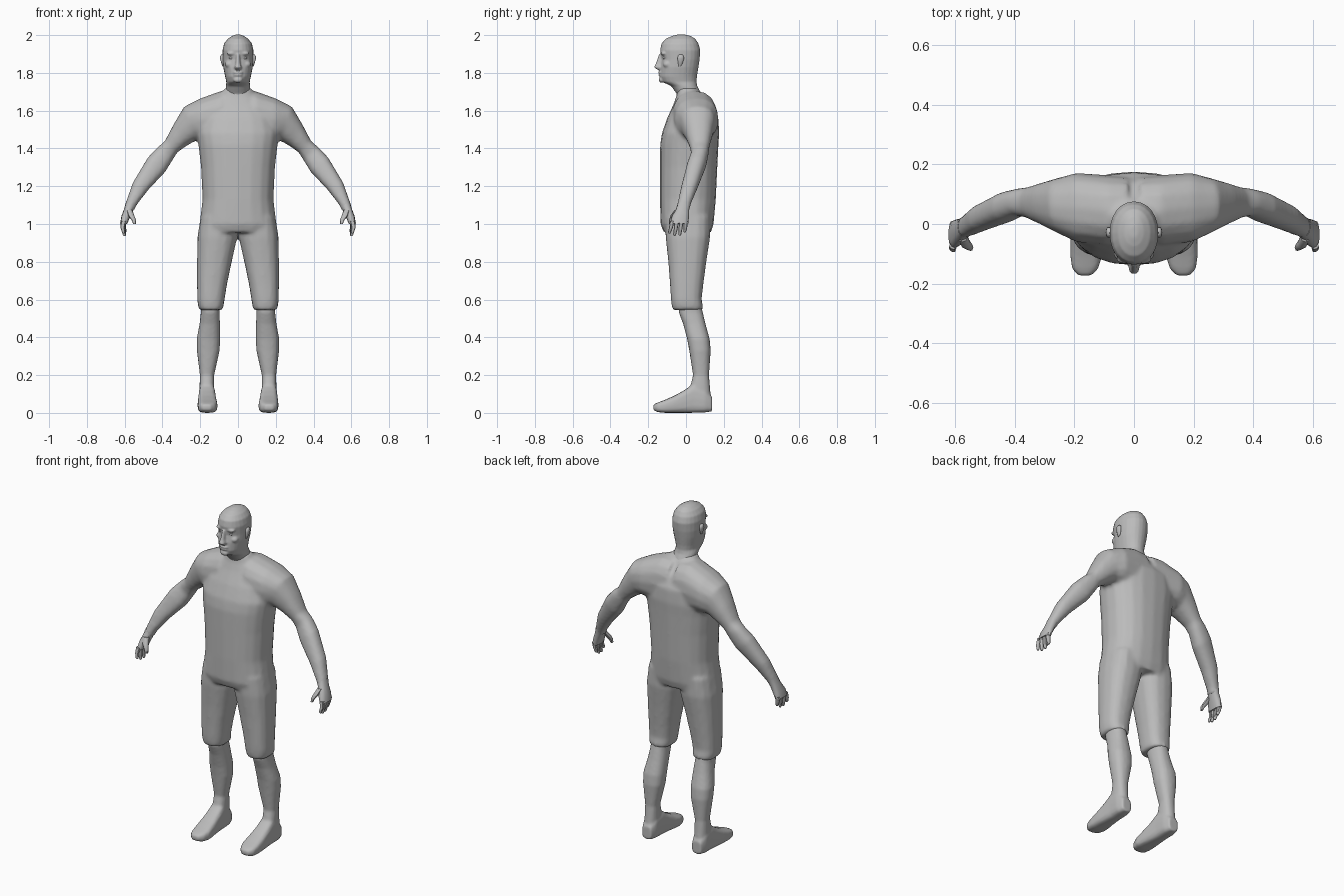
import bpy, bmesh, math
from mathutils import Vector

grey = bpy.data.materials.new("plain grey")
grey.diffuse_color = (0.5, 0.5, 0.5, 1)


def sec(x0, z0, x1, z1, y0, y1):
    """Cross-section spanning (x0,z0)-(x1,z1) and y0..y1."""
    c = Vector(((x0 + x1) / 2, (y0 + y1) / 2, (z0 + z1) / 2))
    return c, Vector(((x1 - x0) / 2, 0, (z1 - z0) / 2)), Vector((0, (y1 - y0) / 2, 0))


def flat(z, x0, x1, y0, y1):
    return sec(x0, z, x1, z, y0, y1)


def upright(y, x0, x1, z0, z1):
    c = Vector(((x0 + x1) / 2, y, (z0 + z1) / 2))
    return c, Vector(((x1 - x0) / 2, 0, 0)), Vector((0, 0, (z1 - z0) / 2))


def loft(bm, sections, n=16, p=0.85, sides=(1,)):
    """Closed skin through rounded sections, optionally on both sides."""
    for s in sides:
        rings = []
        for c, u, v in sections:
            ring = []
            for i in range(n):
                a = 2 * math.pi * i / n
                ca, sa = math.cos(a), math.sin(a)
                q = c + u * math.copysign(abs(ca) ** p, ca) + v * math.copysign(abs(sa) ** p, sa)
                ring.append(bm.verts.new((q.x * s, q.y, q.z)))
            rings.append(ring)
        for a, b in zip(rings, rings[1:]):
            for i in range(n):
                j = (i + 1) % n
                bm.faces.new((a[i], a[j], b[j], b[i]))
        bm.faces.new(rings[0])
        bm.faces.new(rings[-1])


def ball(bm, c, r, sides=(1,)):
    for s in sides:
        new = bmesh.ops.create_uvsphere(bm, u_segments=16, v_segments=10, radius=1)["verts"]
        for v in new:
            v.co = Vector(((c[0] + v.co.x * r[0]) * s, c[1] + v.co.y * r[1], c[2] + v.co.z * r[2]))


def finish(name, bm, voxel=0, smooth=0, angle=50):
    bmesh.ops.recalc_face_normals(bm, faces=bm.faces[:])
    me = bpy.data.meshes.new(name)
    bm.to_mesh(me)
    bm.free()
    me.materials.append(grey)
    ob = bpy.data.objects.new(name, me)
    bpy.context.collection.objects.link(ob)
    bpy.ops.object.select_all(action='DESELECT')
    ob.select_set(True)
    bpy.context.view_layer.objects.active = ob
    if voxel:  # fuse the overlapping volumes into one skin
        m = ob.modifiers.new("fuse", 'REMESH')
        m.mode, m.voxel_size = 'VOXEL', voxel
        bpy.ops.object.modifier_apply(modifier=m.name)
        m = ob.modifiers.new("soften", 'SMOOTH')
        m.factor, m.iterations = 0.5, smooth
        bpy.ops.object.modifier_apply(modifier=m.name)
    bpy.ops.object.shade_smooth_by_angle(angle=math.radians(angle))
    return ob


BOTH = (1, -1)

# Body: trunk, shoulders with arms, and shorts legs
bm = bmesh.new()
loft(bm, [flat(z, -w, w, y0, y1) for z, w, y0, y1 in (
    (0.955, 0.21, -0.118, 0.132), (1.0, 0.204, -0.135, 0.146), (1.13, 0.188, -0.138, 0.158),
    (1.3, 0.196, -0.138, 0.166), (1.42, 0.21, -0.137, 0.172), (1.48, 0.22, -0.128, 0.176),
    (1.56, 0.2, -0.1, 0.172), (1.63, 0.15, -0.068, 0.138), (1.68, 0.1, -0.05, 0.09),
    (1.72, 0.068, -0.045, 0.06))], n=20)
loft(bm, [sec(*a) for a in (
    (0.02, 1.42, 0.02, 1.70, -0.06, 0.16), (0.1, 1.42, 0.09, 1.705, -0.075, 0.165),
    (0.19, 1.44, 0.2, 1.665, -0.06, 0.172), (0.225, 1.44, 0.285, 1.622, -0.03, 0.155),
    (0.27, 1.415, 0.34, 1.53, -0.003, 0.14), (0.32, 1.38, 0.388, 1.438, 0.02, 0.124),
    (0.345, 1.34, 0.425, 1.408, 0.027, 0.12), (0.385, 1.275, 0.478, 1.352, 0.005, 0.108),
    (0.475, 1.18, 0.557, 1.22, -0.025, 0.065), (0.537, 1.1, 0.592, 1.12, -0.045, 0.028),
    (0.55, 1.07, 0.602, 1.08, -0.05, 0.015))], n=16, sides=BOTH)
loft(bm, [flat(*a) for a in (
    (1.04, 0.01, 0.198, -0.11, 0.13), (0.93, 0.004, 0.215, -0.108, 0.128),
    (0.8, 0.033, 0.217, -0.094, 0.108), (0.68, 0.058, 0.217, -0.085, 0.092),
    (0.6, 0.071, 0.216, -0.08, 0.083), (0.565, 0.076, 0.212, -0.076, 0.09),
    (0.545, 0.082, 0.205, -0.07, 0.088))], n=16, p=0.8, sides=BOTH)
finish("body", bm, 0.011, 4)

# Head with neck, nose, brow, lips and chin
bm = bmesh.new()
loft(bm, [flat(z, -w, w, y0, y1) for z, w, y0, y1 in (
    (1.62, 0.075, -0.035, 0.11), (1.69, 0.064, -0.05, 0.08), (1.73, 0.064, -0.078, 0.06),
    (1.752, 0.062, -0.125, 0.056), (1.78, 0.068, -0.138, 0.058), (1.83, 0.078, -0.136, 0.066),
    (1.87, 0.081, -0.128, 0.072), (1.92, 0.082, -0.137, 0.076), (1.955, 0.074, -0.13, 0.066),
    (1.98, 0.055, -0.108, 0.05), (1.995, 0.033, -0.075, 0.025), (2.003, 0.012, -0.045, -0.005))],
     n=24, p=0.95)
loft(bm, [flat(*a) for a in (
    (1.9, -0.009, 0.009, -0.143, -0.11), (1.85, -0.013, 0.013, -0.16, -0.11),
    (1.83, -0.02, 0.02, -0.17, -0.11), (1.818, -0.016, 0.016, -0.155, -0.11))], n=12)
ball(bm, (0.032, -0.118, 1.903), (0.028, 0.016, 0.011), BOTH)
ball(bm, (0.045, -0.098, 1.845), (0.024, 0.024, 0.02), BOTH)
ball(bm, (0, -0.135, 1.802), (0.027, 0.013, 0.006))
ball(bm, (0, -0.134, 1.788), (0.024, 0.013, 0.006))
ball(bm, (0, -0.127, 1.763), (0.026, 0.018, 0.016))
finish("head", bm, 0.005, 4)

# Eyes and ears
bm = bmesh.new()
ball(bm, (0.034, -0.112, 1.879), (0.013, 0.011, 0.008), BOTH)
finish("eyes", bm)
bm = bmesh.new()
loft(bm, [flat(*a) for a in (
    (1.835, 0.074, 0.083, -0.04, -0.028), (1.85, 0.075, 0.088, -0.042, -0.018),
    (1.875, 0.075, 0.095, -0.046, -0.01), (1.89, 0.075, 0.094, -0.043, -0.012),
    (1.897, 0.075, 0.088, -0.036, -0.02))], n=10, sides=BOTH)
finish("ears", bm)

# Hands: palm, four fingers and thumb
bm = bmesh.new()
loft(bm, [sec(*a) for a in (
    (0.54, 1.1, 0.592, 1.12, -0.043, 0.026), (0.556, 1.07, 0.603, 1.08, -0.055, 0.017),
    (0.572, 1.035, 0.617, 1.043, -0.075, 0.016), (0.587, 1.0, 0.624, 1.004, -0.083, 0.012))],
     n=12, sides=BOTH)
for k, (tip, bend) in enumerate(((0.95, 0.0), (0.937, 0.004), (0.938, 0.006), (0.955, 0.008))):
    y = -0.073 + 0.024 * k
    yt = y - 0.014 + 0.003 * k
    mid = (1.01 + tip) / 2
    loft(bm, [flat(1.015, 0.594, 0.62, y - 0.012, y + 0.012),
              flat(mid, 0.601 - bend, 0.622 - bend, (y + yt) / 2 - 0.01, (y + yt) / 2 + 0.01),
              flat(tip + 0.008, 0.598 - bend, 0.615 - bend, yt - 0.008, yt + 0.008),
              flat(tip, 0.601 - bend, 0.611 - bend, yt - 0.004, yt + 0.004)], n=8, sides=BOTH)
loft(bm, [flat(*a) for a in (
    (1.075, 0.56, 0.592, -0.06, -0.025), (1.045, 0.549, 0.582, -0.082, -0.05),
    (1.02, 0.54, 0.563, -0.09, -0.066), (1.0, 0.541, 0.555, -0.09, -0.074))], n=8, sides=BOTH)
finish("hands", bm)

# Lower legs fused with feet
bm = bmesh.new()
loft(bm, [flat(*a) for a in (
    (0.62, 0.1, 0.198, -0.045, 0.07), (0.53, 0.098, 0.197, -0.038, 0.09),
    (0.47, 0.095, 0.204, -0.015, 0.104), (0.39, 0.094, 0.219, 0.006, 0.126),
    (0.33, 0.097, 0.218, 0.017, 0.131), (0.2, 0.126, 0.202, 0.037, 0.122),
    (0.13, 0.126, 0.204, 0.02, 0.128), (0.05, 0.125, 0.206, 0.0, 0.135))], n=16, sides=BOTH)
loft(bm, [upright(*a) for a in (
    (0.138, 0.135, 0.195, 0.008, 0.085), (0.1, 0.122, 0.208, 0.002, 0.13),
    (0.04, 0.12, 0.208, 0.0, 0.155), (-0.01, 0.116, 0.211, 0.0, 0.12),
    (-0.06, 0.111, 0.214, 0.0, 0.092), (-0.11, 0.108, 0.214, 0.0, 0.07),
    (-0.15, 0.12, 0.208, 0.004, 0.055), (-0.173, 0.143, 0.188, 0.014, 0.044))],
     n=16, p=0.6, sides=BOTH)
finish("legs_and_feet", bm, 0.008, 3)
